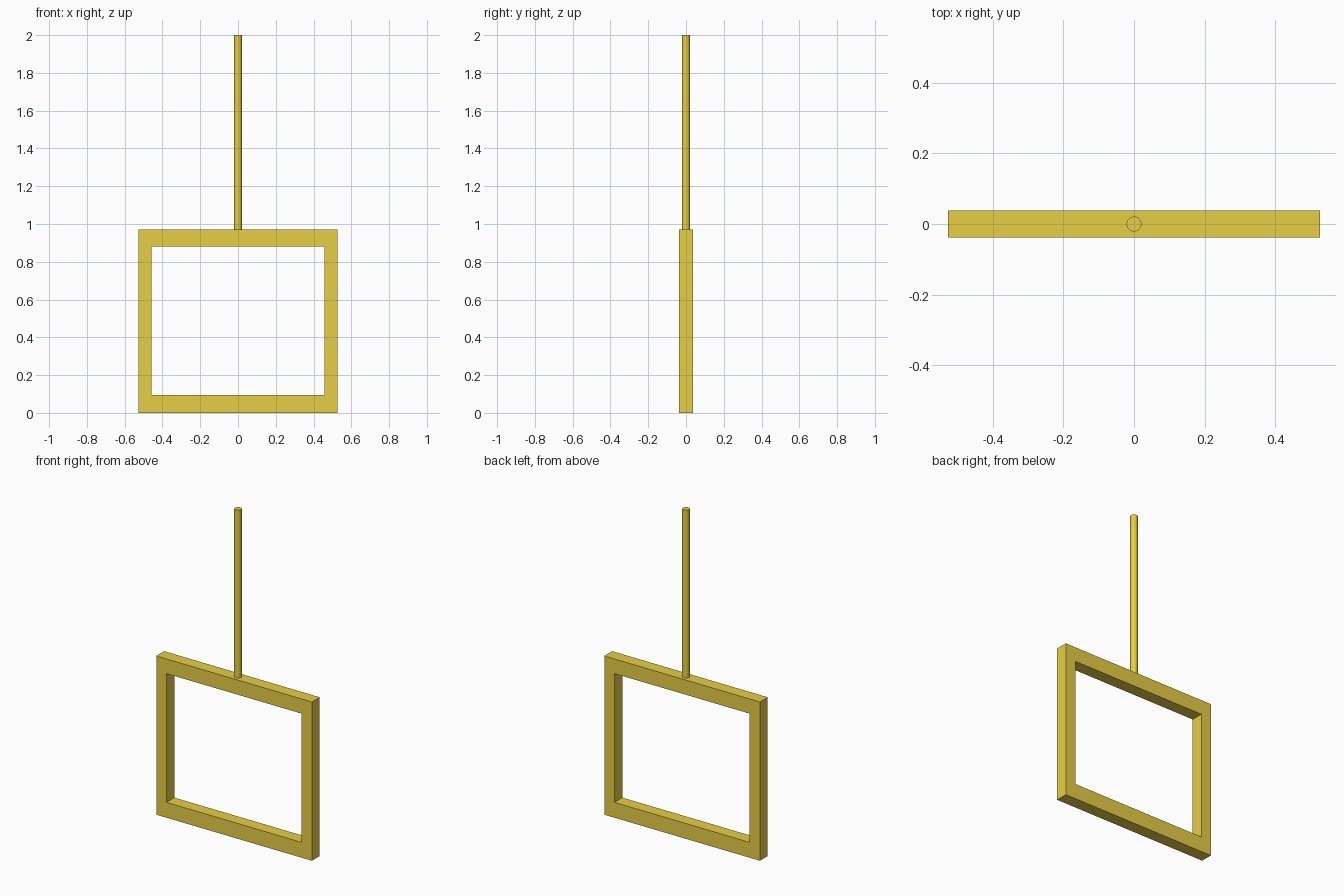
import bpy, bmesh, math

if "Cube" in bpy.data.objects:
    bpy.data.objects.remove(bpy.data.objects["Cube"])

W, H, D = 0.527, 0.972, 0.038      # frame half width, height, half depth
IW, Z0, Z1 = 0.458, 0.094, 0.882   # opening half width, bottom, top
ROD_R, TOP = 0.021, 2.0

yellow = bpy.data.materials.new("yellow_paint")
yellow.diffuse_color = (0.80, 0.62, 0.06, 1)
yellow.use_nodes = True
yellow.node_tree.nodes["Principled BSDF"].inputs["Base Color"].default_value = yellow.diffuse_color


def rect(w, z0, z1):
    return [(-w, z0), (w, z0), (w, z1), (-w, z1)]


# Rectangular frame: a ring between two outlines, extruded through its depth
bm = bmesh.new()
outer = [bm.verts.new((x, -D, z)) for x, z in rect(W, 0, H)]
inner = [bm.verts.new((x, -D, z)) for x, z in rect(IW, Z0, Z1)]
ring = []
for i in range(4):
    j = (i + 1) % 4
    ring.append(bm.faces.new((outer[i], outer[j], inner[j], inner[i])))
ext = bmesh.ops.extrude_face_region(bm, geom=ring, use_keep_orig=True)
back = [v for v in ext["geom"] if isinstance(v, bmesh.types.BMVert)]
bmesh.ops.translate(bm, vec=(0, 2 * D, 0), verts=back)
bmesh.ops.recalc_face_normals(bm, faces=bm.faces)
mesh = bpy.data.meshes.new("frame")
bm.to_mesh(mesh)
bm.free()
frame = bpy.data.objects.new("frame", mesh)
bpy.context.collection.objects.link(frame)
mesh.materials.append(yellow)

# Hanging rod standing on the middle of the top bar
bpy.ops.mesh.primitive_cylinder_add(vertices=32, radius=ROD_R, depth=TOP - H,
                                    location=(0, 0, (TOP + H) / 2))
rod = bpy.context.object
rod.name = "hanging_rod"
rod.data.materials.append(yellow)
bpy.ops.object.shade_smooth_by_angle(angle=math.radians(30))
